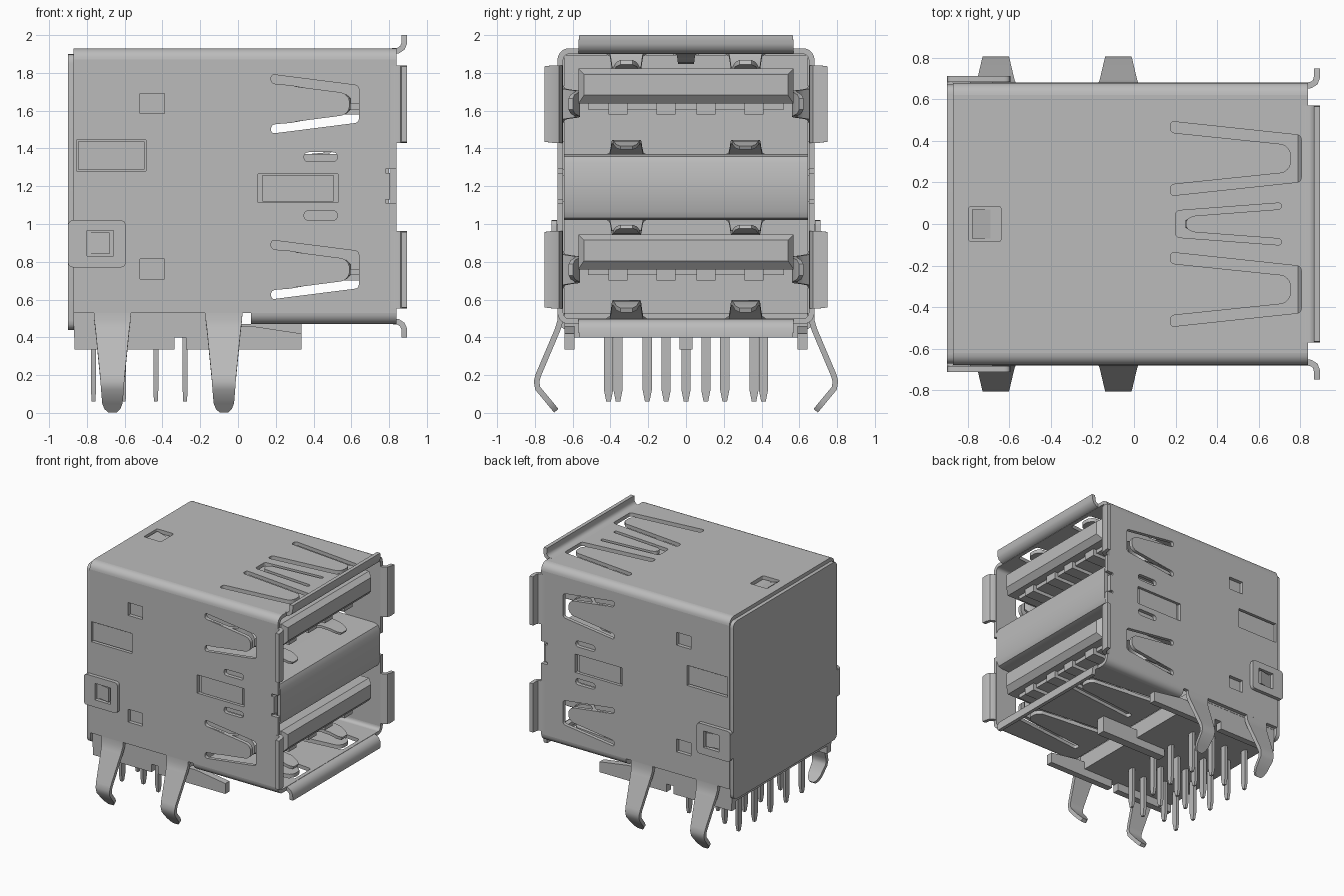
import bpy, bmesh, math
from mathutils import Vector
from mathutils.geometry import tessellate_polygon

if "Cube" in bpy.data.objects:
    bpy.data.objects.remove(bpy.data.objects["Cube"])

GREY = (0.5, 0.5, 0.5, 1)
metal = bpy.data.materials.new("plain grey")
metal.use_nodes = True
metal.diffuse_color = GREY
for node in metal.node_tree.nodes:
    if node.type == 'BSDF_PRINCIPLED':
        node.inputs["Base Color"].default_value = GREY


def finish(name, verts, faces):
    mesh = bpy.data.meshes.new(name)
    mesh.from_pydata(verts, [], faces)
    bm = bmesh.new()
    bm.from_mesh(mesh)
    bmesh.ops.recalc_face_normals(bm, faces=bm.faces[:])
    for f in bm.faces:
        f.smooth = True
    bm.to_mesh(mesh)
    bm.free()
    mesh.set_sharp_from_angle(angle=math.radians(32))
    mesh.materials.append(metal)
    obj = bpy.data.objects.new(name, mesh)
    bpy.context.scene.collection.objects.link(obj)
    return obj


def plate(name, axis, lo, hi, outline, holes=()):
    """Flat sheet with holes, extruded along an axis."""
    loops = [outline, *holes]
    flat = [p for loop in loops for p in loop]
    n = len(flat)
    tris = tessellate_polygon([[Vector((u, v, 0)) for u, v in loop] for loop in loops])
    put = {'x': lambda u, v, w: (w, u, v),
           'y': lambda u, v, w: (u, w, v),
           'z': lambda u, v, w: (u, v, w)}[axis]
    verts = [put(u, v, w) for w in (lo, hi) for u, v in flat]
    faces = [tuple(t) for t in tris] + [tuple(i + n for i in t) for t in tris]
    start = 0
    for loop in loops:
        m = len(loop)
        for i in range(m):
            a, b = start + i, start + (i + 1) % m
            faces.append((a, b, b + n, a + n))
        start += m
    return finish(name, verts, faces)


def loft(name, rings):
    """Skin equal-sized rings of points and cap both ends."""
    m = len(rings[0])
    verts = [p for ring in rings for p in ring]
    faces = [tuple(range(m)), tuple(range(len(verts) - m, len(verts)))]
    for r in range(len(rings) - 1):
        for i in range(m):
            a, b = r * m + i, r * m + (i + 1) % m
            faces.append((a, b, b + m, a + m))
    return finish(name, verts, faces)


def box(name, x, y, z):
    return loft(name, [[(q, y[0], z[0]), (q, y[1], z[0]), (q, y[1], z[1]), (q, y[0], z[1])] for q in x])


def strap(name, stations, place, t=0.03):
    """Bent sheet strip: stations are (along, depth, half width)."""
    rings = []
    for i, (u, d, w) in enumerate(stations):
        a, b = stations[max(i - 1, 0)], stations[min(i + 1, len(stations) - 1)]
        run = Vector((b[0] - a[0], b[1] - a[1])).normalized() * t / 2
        nu, nd = -run.y, run.x
        rings.append([place(u + nu, d + nd, w), place(u + nu, d + nd, -w),
                      place(u - nu, d - nd, -w), place(u - nu, d - nd, w)])
    return loft(name, rings)


def rect(x0, x1, y0, y1):
    return [(x0, y0), (x1, y0), (x1, y1), (x0, y1)]


def rounded(points, r, steps=4):
    out = []
    for i, p in enumerate(points):
        p, a, b = Vector(p), Vector(points[i - 1]), Vector(points[(i + 1) % len(points)])
        pa = p + (a - p) * min(r / (a - p).length, 0.45)
        pb = p + (b - p) * min(r / (b - p).length, 0.45)
        for k in range(steps + 1):
            t = k / steps
            q = pa * (1 - t) ** 2 + p * 2 * t * (1 - t) + pb * t * t
            out.append((q.x, q.y))
    return out


def spring_slot(u0, u1, c, k=1.0):
    """U-shaped cut-out around a spring finger rooted at u0."""
    s = 1 if u1 > u0 else -1
    half = [(u0, .11), (u0, .157), (u1, .098)]
    tip = [(u1 - s * .08, .06), (u1 - s * .05, .03)]
    upper = list(reversed(tip)) + half
    pts = upper + [(u, -v) for u, v in reversed(upper)]
    return rounded([(u, c + v * k) for u, v in pts], .022)


def spring(name, u0, u1, place, k=1.0):
    length = u1 - u0
    shape = [(-.05, 0, .11), (.25, .002, .1), (.48, .015, .082), (.56, .05, .076),
             (.64, .083, .072), (.72, .092, .068), (.85, .085, .062), (.95, .065, .05), (1, .055, .03)]
    strap(name, [(u0 + f * length, d * k, w * k) for f, d, w in shape], place, .025)


# side walls with slots, springs, latches and legs
FRONT, BACK = .838, -.87
ports = (.758, 1.635)
for s, side in ((-1, "right"), (1, "left")):
    holes = [spring_slot(.175, .64, c) for c in ports]
    holes += [rect(-.52, -.39, z, z + .105) for z in (.71, 1.585)]
    holes += [rounded(rect(.35, .525, z, z + .05), .025) for z in (1.02, 1.33)]
    holes += [rect(-.855, -.487, 1.28, 1.445), rect(.105, .53, 1.115, 1.265)]
    outline = [(BACK, .53), (FRONT, .53), (FRONT, 1.11), (.78, 1.11), (.78, 1.13), (.805, 1.13),
               (.805, 1.27), (.78, 1.27), (.78, 1.29), (FRONT, 1.29), (FRONT, 1.87), (BACK, 1.87)]
    plate(side + "_wall", 'y', s * .65, s * .68, outline, holes)
    box(side + "_tab_plate", (-.848, -.494), (s * .64, s * .667), (1.288, 1.437))
    box(side + "_inner_plate", (.13, .505), (s * .62, s * .665), (1.12, 1.26))
    box(side + "_divider_cheek", (-.15, .8), (s * .62, s * .645), (1.03, 1.36))
    for c in ports:
        spring(side + "_wall_spring", .175, .59, lambda u, d, w: (u, s * (.665 - d), c + w))
        strap(side + "_flare", [(.81, .665, .205), (.85, .668, .205), (.872, .682, .205),
                                (.88, .705, .205), (.88, .748, .2)],
              lambda u, d, w: (u, s * d, c + w))

    # wrapped latch at the rear corner
    plate(side + "_latch", 'y', s * .683, s * .713,
          rounded(rect(-.9, -.595, .77, 1.02), .03), [rect(-.8, -.66, .83, .965)])
    box(side + "_latch_return", (-.9, -.87), (s * .64, s * .705), (.79, 1.0))
    loft(side + "_latch_lance", [[(x, s * .67, z) for z in (.84, .955)] +
                                 [(x, s * y, z) for z in (.955, .84)] for x, y in ((-.79, .685), (-.68, .71))])

    # board legs
    for cx in (-.665, -.075):
        strap(side + "_leg", [(.55, .665, .1), (.49, .665, .096), (.44, .68, .09), (.2, .782, .066),
                              (.165, .791, .063), (.13, .785, .06), (.06, .727, .054),
                              (.03, .702, .042), (.011, .687, .022)],
              lambda u, d, w: (cx + w, s * d, u))

    # rounded long edges
    for zc, up, x0 in ((1.87, 1, BACK), (.53, -1, .07)):
        arc = [k * math.pi / 12 for k in range(7)]
        ring = [(s * (.62 + r * math.cos(a)), zc + up * r * math.sin(a))
                for r, angles in ((.06, arc), (.03, arc[::-1])) for a in angles]
        plate(side + "_rounded_edge", 'x', x0, FRONT, ring)

    # plastic foot rails
    y = (s * .59, s * .643)
    plate(side + "_front_rail", 'y', *y,
          [(-.275, .335), (.335, .335), (.335, .42), (.07, .46), (-.275, .46)])
    box(side + "_rear_rail", (-.865, -.335), y, (.335, .46))

# roof and floor sheets
middle_slot = spring_slot(.71, .2, 0, .65)
spans = (-.315, .315)
sheet_slots = [spring_slot(.175, .805, c, 1.14) for c in spans]
plate("roof", 'z', 1.9, 1.93, rect(BACK, FRONT, -.62, .62),
      sheet_slots + [middle_slot, rounded(rect(-.795, -.64, -.085, .085), .015)])
plate("floor", 'z', .47, .5, rect(.07, FRONT, -.62, .62), sheet_slots)
loft("roof_lance", [[(x, -.07, z), (x, .07, z), (x, .07, 1.88), (x, -.07, 1.88)]
                    for x, z in ((-.78, 1.92), (-.69, 1.895))])
spring("roof_middle_spring", .71, .25, lambda u, d, w: (u, w, 1.915 - d), .6)
for name, z, up in (("roof", 1.915, 1), ("floor", .485, -1)):
    for c in spans:
        spring(name + "_spring", .175, .745, lambda u, d, w: (u, c + w, z - up * d), 1.08)
    strap(name + "_lip", [(.81, 0, .57), (.848, .003, .57), (.87, .018, .57),
                          (.88, .04, .57), (.88, .085, .565)],
          lambda u, d, w: (u, w, z + up * d))

# rear cover
plate("rear_cover", 'x', -.9, -.868, rounded(rect(-.672, .672, .44, 1.9), .05))

# plastic body and underside
box("plastic_body", (-.868, -.1), (-.645, .645), (.52, 1.895))
box("plastic_base", (-.868, .0), (-.643, .643), (.4, .53))
box("centre_rail", (-.275, .335), (-.035, .035), (.335, .47))

# bent divider between the two ports
strap("divider", [(-.12, 1.355, .645), (.78, 1.355, .645), (.81, 1.347, .645), (.823, 1.32, .645),
                  (.823, 1.07, .645), (.81, 1.043, .645), (.78, 1.035, .645), (-.12, 1.035, .645)],
      lambda u, d, w: (u, w, d))
for z, up in ((1.355, 1), (1.035, -1)):
    for c in spans:
        spring("divider_spring", .2, .74, lambda u, d, w: (u, c + w, z + up * d * .8), 1.1)

# port tongues with contacts
for c in ports:
    z0, z1 = c + .002, c + .187
    loft("port_tongue", [[(x, -y, a), (x, y, a), (x, y, b), (x, -y, b)] for x, y, a, b in
                         ((-.12, .57, z0, z1), (.79, .57, z0, z1), (.83, .54, z0 + .045, z1 - .03))])
    box("contact_bed", (-.12, .72), (-.52, .52), (z0 - .03, z0))
    for y in (-.36, -.105, .105, .36):
        box("contact", (-.12, .75), (y - .05, y + .05), (z0 - .058, z0))

# solder pins, alternating rows of four and five
four, five = (-.36, -.105, .105, .36), (-.41, -.205, 0, .205, .41)
for x, row in ((-.28, four), (-.435, five), (-.605, four), (-.765, five)):
    for y in row:
        loft("solder_pin", [[(x - a, y - b, z), (x + a, y - b, z), (x + a, y + b, z), (x - a, y + b, z)]
                            for z, a, b in ((.41, .013, .024), (.12, .013, .024), (.06, .01, .012))])
